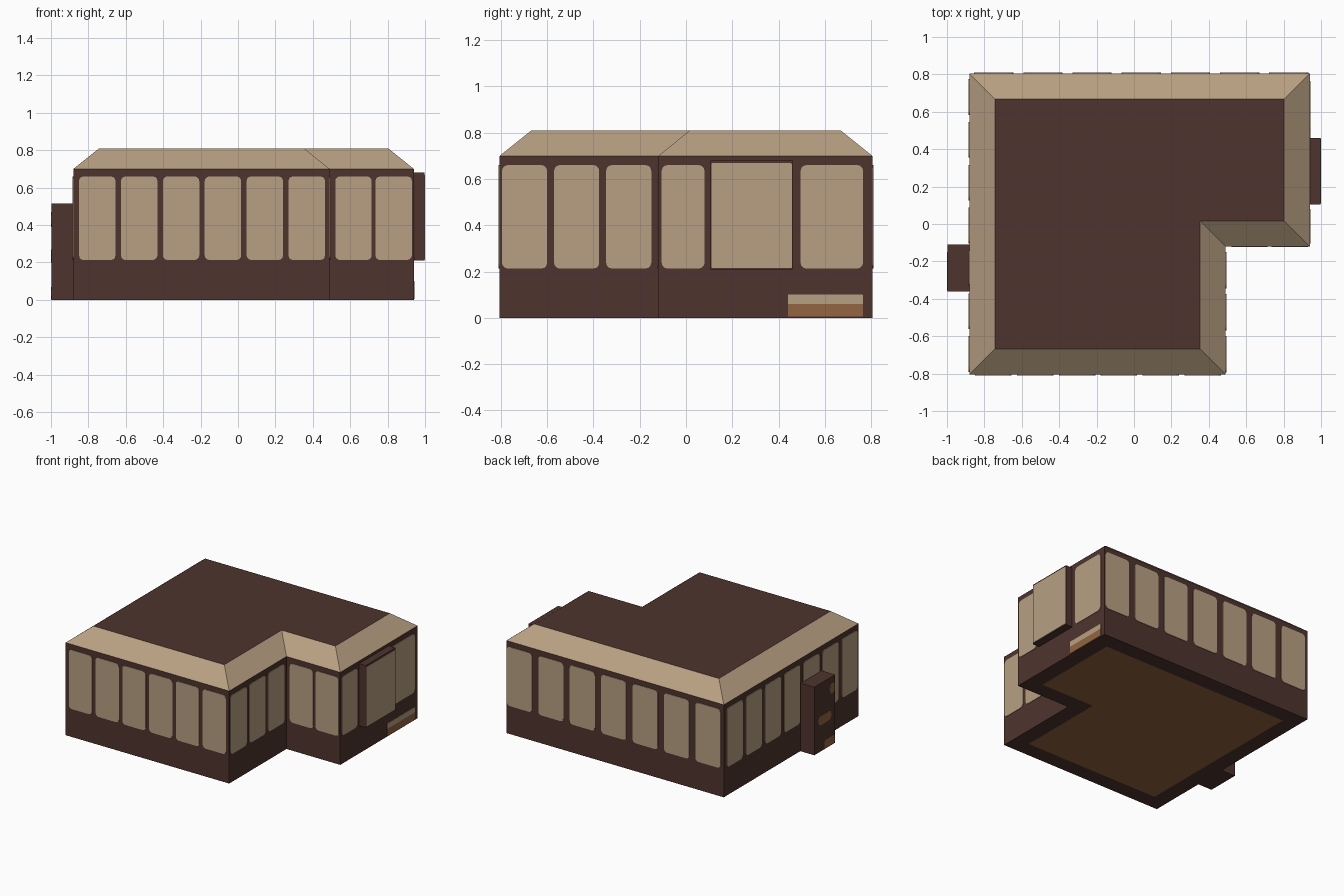
import bpy, bmesh, math

if "Cube" in bpy.data.objects:
    bpy.data.objects.remove(bpy.data.objects["Cube"])

def material(name, col):
    m = bpy.data.materials.new(name)
    m.diffuse_color = (*col, 1)
    m.use_nodes = True
    m.node_tree.nodes["Principled BSDF"].inputs["Base Color"].default_value = m.diffuse_color
    return m

DARK = material("dark_brown", (0.076, 0.034, 0.027))
TAN = material("tan", (0.48, 0.35, 0.225))
ORANGE = material("orange_brown", (0.29, 0.13, 0.052))

def finish(bm, name, mats):
    bmesh.ops.recalc_face_normals(bm, faces=bm.faces)
    me = bpy.data.meshes.new(name)
    bm.to_mesh(me)
    bm.free()
    for m in mats:
        me.materials.append(m)
    ob = bpy.data.objects.new(name, me)
    bpy.context.collection.objects.link(ob)
    return ob

def box(name, lo, hi, mat):
    bm = bmesh.new()
    bmesh.ops.create_cube(bm, size=1)
    for v in bm.verts:
        v.co = [(l + h) / 2 + c * (h - l) for l, h, c in zip(lo, hi, v.co)]
    return finish(bm, name, [mat])

def plate(name, axis, pos, side, u0, u1, z0, z1, mat, r=0.025, t=0.004):
    """Thin rounded rectangle on a wall; axis is the wall's normal, side its sign."""
    pts = []
    for cx, cz, a0 in ((u1 - r, z1 - r, 0), (u0 + r, z1 - r, 90),
                       (u0 + r, z0 + r, 180), (u1 - r, z0 + r, 270)):
        for k in range(4):
            a = math.radians(a0 + 30 * k)
            pts.append((cx + r * math.cos(a), cz + r * math.sin(a)))
    bm = bmesh.new()
    rings = []
    for d in (pos - side * 0.003, pos + side * t):
        rings.append([bm.verts.new((d, u, z) if axis == "x" else (u, d, z))
                      for u, z in pts])
    n = len(pts)
    for ring in rings:
        bm.faces.new(ring)
    for i in range(n):
        j = (i + 1) % n
        bm.faces.new((rings[0][i], rings[0][j], rings[1][j], rings[1][i]))
    return finish(bm, name, [mat])

# L-shaped house: walls, sloped roof edge, flat roof, floor
X0, X1, XN = -0.88, 0.94, 0.49
Y0, Y1, YN = -0.805, 0.805, -0.12
EAVE, TOP, IN = 0.70, 0.81, 0.137

def footprint(d):
    return [(X0 + d, Y0 + d), (XN - d, Y0 + d), (XN - d, YN + d),
            (X1 - d, YN + d), (X1 - d, Y1 - d), (X0 + d, Y1 - d)]

bm = bmesh.new()
rings = [[bm.verts.new((x, y, z)) for x, y in footprint(d)]
         for d, z in ((0.12, 0), (0, 0), (0, EAVE), (IN, TOP))]
for k, (a, b) in enumerate(zip(rings, rings[1:])):
    for i in range(6):
        j = (i + 1) % 6
        f = bm.faces.new((a[i], a[j], b[j], b[i]))
        f.material_index = 1 if k == 2 else 0   # roof slope is tan
bm.faces.new(rings[0]).material_index = 2       # floor panel
bm.faces.new(rings[-1]).material_index = 0      # flat roof
finish(bm, "house_body", [DARK, TAN, ORANGE])

# Rows of windows: wall normal, wall position, side, first edge, width, pitch, count
rows = [("front", "y", Y0, -1, -0.85, 0.195, 0.224, 6),
        ("wing_front", "y", YN, -1, 0.52, 0.195, 0.215, 2),
        ("back", "y", Y1, 1, -0.855, 0.21, 0.263, 7),
        ("left", "x", X0, -1, -0.79, 0.19, 0.229, 7),
        ("notch", "x", XN, 1, -0.795, 0.195, 0.225, 3),
        ("right_front", "x", X1, 1, -0.105, 0.185, 0.2, 1),
        ("right_back", "x", X1, 1, 0.495, 0.27, 0.3, 1)]
for label, axis, pos, side, start, w, pitch, count in rows:
    for i in range(count):
        u = start + i * pitch
        plate(f"{label}_window_{i + 1}", axis, pos, side, u, u + w, 0.213, 0.66, TAN)

# Bay window on the right wall
box("bay_frame", (X1 - 0.01, 0.105, 0.21), (0.996, 0.46, 0.68), DARK)
plate("bay_pane", "x", 0.996, 1, 0.11, 0.457, 0.216, 0.668, TAN, r=0.003)

# Low hatch beside the bay
plate("hatch_lower", "x", X1, 1, 0.44, 0.765, 0.005, 0.06, ORANGE, r=0.002)
plate("hatch_upper", "x", X1, 1, 0.44, 0.765, 0.06, 0.10, TAN, r=0.002)

# Chimney block on the left wall, with worn patches
box("chimney_block", (-0.997, -0.36, 0), (X0 + 0.01, -0.11, 0.515), DARK)
for i, (u0, u1, z0, z1) in enumerate(((-0.31, -0.15, 0.2, 0.27),
                                      (-0.355, -0.22, 0.002, 0.07),
                                      (-0.355, -0.29, 0.39, 0.47))):
    plate(f"chimney_patch_{i + 1}", "x", -0.997, -1, u0, u1, z0, z1, ORANGE, r=0.03, t=0.003)
